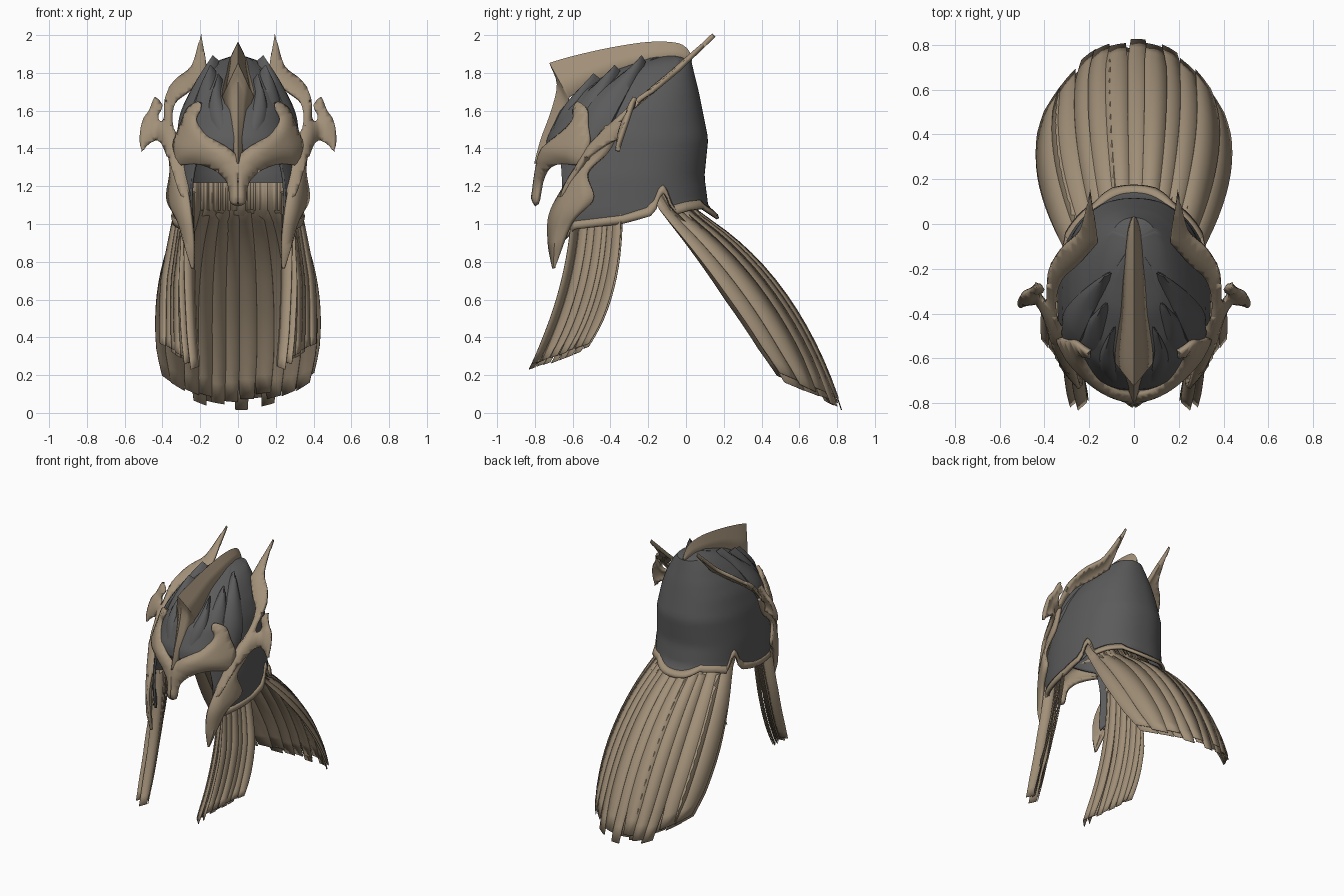
import bpy, bmesh, math, random
from mathutils import Vector as V
from mathutils.geometry import intersect_point_line

if "Cube" in bpy.data.objects:
    bpy.data.objects.remove(bpy.data.objects["Cube"])
random.seed(4)

def material(name, col):
    m = bpy.data.materials.new(name)
    m.diffuse_color = (*col, 1)
    m.use_nodes = True
    m.node_tree.nodes["Principled BSDF"].inputs["Base Color"].default_value = m.diffuse_color
    return m
BRONZE = material("tan_bronze", (0.36, 0.28, 0.19))
STEEL = material("dark_steel", (0.105, 0.105, 0.107))

def lin(tab, x):
    # piecewise linear lookup of rows (key, values...)
    if x <= tab[0][0]: return tab[0][1:]
    for a, b in zip(tab, tab[1:]):
        if x <= b[0]:
            t = (x - a[0]) / (b[0] - a[0])
            return [p + (q - p) * t for p, q in zip(a[1:], b[1:])]
    return tab[-1][1:]

def spline(pts, n=6, closed=False):
    # Catmull-Rom; a doubled point makes a sharp corner
    out, c = [], len(pts)
    get = (lambda i: pts[i % c]) if closed else (lambda i: pts[max(0, min(c - 1, i))])
    for i in range(c if closed else c - 1):
        p0, p1, p2, p3 = (V(get(i + k)) for k in (-1, 0, 1, 2))
        if (p1 - p2).length < 1e-6: continue
        for k in range(n):
            t = k / n
            out.append(0.5 * (2*p1 + (p2-p0)*t + (2*p0-5*p1+4*p2-p3)*t*t + (3*p1-p0-3*p2+p3)*t**3))
    if not closed: out.append(V(pts[-1]))
    return out

def finish(bm, name, mat, thick=0, mirror=False, angle=40):
    bmesh.ops.remove_doubles(bm, verts=bm.verts, dist=1e-5)
    bmesh.ops.recalc_face_normals(bm, faces=bm.faces)
    me = bpy.data.meshes.new(name)
    bm.to_mesh(me); bm.free()
    ob = bpy.data.objects.new(name, me)
    bpy.context.collection.objects.link(ob)
    me.materials.append(mat)
    if thick:
        s = ob.modifiers.new("Solidify", 'SOLIDIFY')
        s.thickness, s.offset = thick, 0
    if mirror:
        ob.modifiers.new("Mirror", 'MIRROR')
    bpy.ops.object.select_all(action='DESELECT')
    ob.select_set(True)
    bpy.context.view_layer.objects.active = ob
    bpy.ops.object.shade_smooth_by_angle(angle=math.radians(angle))

def grid(bm, rows):
    # quads between consecutive rows of points
    vs = [[bm.verts.new(p) for p in r] for r in rows]
    for a, b in zip(vs, vs[1:]):
        for i in range(len(a) - 1):
            bm.faces.new((a[i], a[i+1], b[i+1], b[i]))
    return vs

def sheet(name, outline, yfun, thick, bulge, n=5):
    # front-view outline cut into small cells, bent in depth and bulged away from its border
    line = [V((max(p[0], 0), 0, p[1])) for p in spline(outline, n, True)]
    segs = [(a, b) for a, b in zip(line, line[1:] + line[:1]) if a.x + b.x > 1e-3]
    bm = bmesh.new()
    bm.faces.new([bm.verts.new(p) for p in line])
    for axis, lo, hi in (((0, 0, 1), 1.05, 2.0), ((1, 0, 0), 0.02, 0.52)):
        k = lo
        while k < hi:
            bmesh.ops.bisect_plane(bm, geom=bm.verts[:] + bm.edges[:] + bm.faces[:],
                                   plane_co=V(axis) * k, plane_no=axis)
            k += 0.023
    bmesh.ops.triangulate(bm, faces=bm.faces)
    for v in bm.verts:
        d = 1
        for a, b in segs:
            q, t = intersect_point_line(v.co, a, b)
            q = a if t < 0 else b if t > 1 else q
            d = min(d, (q - v.co).length)
        v.co.y = yfun(v.co.x, v.co.z) - bulge * math.sin(min(1, d / 0.05) * math.pi / 2)
    finish(bm, name, BRONZE, thick, True, 60)

# Helmet shell: rows of height, front y, back y, half width
PROFILE = [(0.80, -0.80, 0.17, 0.28), (1.04, -0.78, 0.155, 0.335), (1.10, -0.77, 0.11, 0.335),
           (1.25, -0.75, 0.09, 0.335), (1.45, -0.73, 0.11, 0.315), (1.60, -0.66, 0.08, 0.28),
           (1.70, -0.57, 0.06, 0.235), (1.80, -0.40, 0.035, 0.165), (1.87, -0.20, 0.02, 0.09),
           (1.89, -0.10, -0.06, 0.01)]
def spow(v, e): return math.copysign(abs(v) ** e, v)
def shell(th, z, off=0):
    f, b, w = lin(PROFILE, z)
    c, s = spow(math.cos(th), 0.87), spow(math.sin(th), 0.87)
    return V(((w + off) * s, (f + b) / 2 + ((b - f) / 2 + off) * c, z))
# lower edge of the shell, looked up by depth: face opening, cheek, ear notch, nape
EDGE = [(-0.80, 1.40), (-0.67, 1.36), (-0.645, 1.2), (-0.63, 0.90), (-0.57, 0.98), (-0.35, 1.01),
        (-0.22, 1.05), (-0.175, 1.09), (-0.15, 1.15), (-0.13, 1.17), (-0.115, 1.15), (-0.09, 1.06),
        (-0.02, 1.08), (0.05, 1.09), (0.09, 1.035)]
def edge(th): return lin(EDGE, shell(th, 1.25).y)[0]

bm = bmesh.new()
cols = []
for i in range(193):
    th = -math.pi + 2 * math.pi * i / 192
    lo = edge(th)
    cols.append([shell(th, lo + (1.89 - lo) * k / 26) for k in range(27)])
vs = grid(bm, cols)
bm.faces.new([c[-1] for c in vs[:-1]])
finish(bm, "helmet_shell", STEEL, 0.015)

# Bronze rim along the lower edge
bm = bmesh.new()
ths = [-math.pi + 2 * math.pi * i / 384 for i in range(385)]
grid(bm, [[shell(t, edge(t) + h, o) for h, o in ((-0.008, 0.012), (0.012, 0.012), (0.035, 0.005))]
          for t in ths if shell(t, 1.25).y > -0.61])
finish(bm, "lower_rim", BRONZE, 0.016)

# Central crest: ridge y, ridge z, base y, base z, half width
CREST = [(0.03, 1.88, 0.03, 1.86, 0.004), (0.0, 1.93, 0.0, 1.86, 0.02), (-0.06, 1.957, -0.06, 1.87, 0.035),
         (-0.2, 1.96, -0.2, 1.85, 0.05), (-0.4, 1.93, -0.4, 1.79, 0.06), (-0.6, 1.885, -0.57, 1.70, 0.08),
         (-0.72, 1.85, -0.62, 1.67, 0.08), (-0.72, 1.85, -0.62, 1.67, 0.08), (-0.68, 1.74, -0.63, 1.63, 0.065),
         (-0.71, 1.6, -0.66, 1.57, 0.05), (-0.765, 1.45, -0.72, 1.42, 0.03), (-0.80, 1.32, -0.76, 1.32, 0.015)]
bm = bmesh.new()
rows = []
for ry, rz, by, bz, w in spline(CREST, 4):
    m = V((w * 0.45, ry * 0.55 + by * 0.45, rz * 0.55 + bz * 0.45))
    rows.append([V((-w, by, bz)), V((-m.x, m.y, m.z)), V((0, ry, rz)), m, V((w, by, bz))])
grid(bm, rows)
finish(bm, "central_crest", BRONZE, 0.008)

# Brow plate with curled horns and nose guard
def brow_y(x, z):
    return -0.755 + 2.1 * x * x + 0.42 * max(0, z - 1.4) - 0.17 * max(0, 1.3 - z)
sheet("brow_and_nose_guard",
      [(0, 1.35), (0, 1.35), (0.06, 1.40), (0.13, 1.44), (0.19, 1.49), (0.22, 1.55), (0.195, 1.61), (0.20, 1.645),
       (0.20, 1.645), (0.26, 1.61), (0.295, 1.53), (0.335, 1.42), (0.325, 1.31), (0.325, 1.31), (0.22, 1.325),
       (0.12, 1.29), (0.06, 1.235), (0.042, 1.19), (0.035, 1.12), (0, 1.10), (0, 1.10)], brow_y, 0.025, 0.03)

# Side wing and hooked winglet, one blade bent along the cheek line
LEAD = [(0.77, -0.70), (1.05, -0.72), (1.19, -0.64), (1.4, -0.51), (1.5, -0.43), (1.62, -0.29), (1.82, -0.05), (2.0, 0.135)]
def wing_y(x, z):
    y = lin(LEAD, z)[0] + 0.012
    k = max(0, min(1, (x - 0.36) / 0.07)) * max(0, min(1, (1.74 - z) / 0.06))
    return y + k * (-0.27 - 0.33 * (1.67 - z) - y)
sheet("side_wing",
      [(0.195, 2.0), (0.195, 2.0), (0.218, 1.9), (0.25, 1.82), (0.33, 1.755), (0.385, 1.67), (0.385, 1.56),
       (0.405, 1.535), (0.425, 1.57), (0.405, 1.62), (0.44, 1.67), (0.44, 1.67), (0.465, 1.60), (0.50, 1.545),
       (0.515, 1.46), (0.51, 1.385), (0.51, 1.385), (0.46, 1.435), (0.41, 1.44), (0.375, 1.38), (0.335, 1.25),
       (0.30, 1.15), (0.265, 1.15), (0.265, 1.28), (0.28, 1.38), (0.335, 1.48), (0.35, 1.57), (0.325, 1.65),
       (0.25, 1.71), (0.165, 1.79), (0.165, 1.79)], wing_y, 0.025, 0.018)

# Cheek guard: bronze band between leading and trailing edges
lead = spline([(0.35, -0.42, 1.52), (0.32, -0.51, 1.4), (0.27, -0.64, 1.2), (0.25, -0.72, 1.05),
               (0.235, -0.725, 0.9), (0.235, -0.70, 0.765)], 8)
trail = spline([(0.37, -0.34, 1.52), (0.36, -0.41, 1.38), (0.355, -0.52, 1.27), (0.37, -0.49, 1.13),
                (0.31, -0.60, 1.01), (0.24, -0.695, 0.77)], 8)
bm = bmesh.new()
rows = []
for a, b in zip(lead, trail):
    k = min(1, (a - b).length * 8)
    rows.append([a, a.lerp(b, 0.35) + V((0.022, -0.004, 0)) * k, a.lerp(b, 0.7) + V((0.012, 0, 0)) * k, b])
grid(bm, rows)
finish(bm, "cheek_guard", BRONZE, 0.02, True)

# Overlapping steel leaves on the dome
bm = bmesh.new()
for path, w in (([(0.305, -0.52, 1.44), (0.28, -0.45, 1.6), (0.21, -0.34, 1.75), (0.125, -0.23, 1.885)], 0.085),
                ([(0.20, -0.62, 1.46), (0.205, -0.55, 1.6), (0.18, -0.46, 1.73), (0.14, -0.37, 1.835)], 0.07),
                ([(0.08, -0.71, 1.45), (0.12, -0.65, 1.58), (0.125, -0.58, 1.68), (0.10, -0.48, 1.79)], 0.05)):
    pts = spline(path, 8)
    rows = []
    for i, p in enumerate(pts):
        t = i / (len(pts) - 1)
        d = (pts[min(i+1, len(pts)-1)] - pts[max(i-1, 0)]).normalized()
        f, b, hw = lin(PROFILE, p.z)
        nrm = V((p.x / hw ** 2, (p.y - (f + b) / 2) / ((b - f) / 2) ** 2, 0)).normalized()
        nrm = (nrm + V((0, 0, 0.15 + 1.6 * max(0, p.z - 1.45)))).normalized()
        s = d.cross(nrm).normalized() * (w * math.sin(math.pi * (0.2 + 0.79 * t ** 0.75)))
        rows.append([p + s - nrm * 0.035, p + s * 0.95 - nrm * 0.008, p + s * 0.5 + nrm * 0.008, p + nrm * 0.014,
                     p - s * 0.5 + nrm * 0.008, p - s * 0.95 - nrm * 0.008, p - s - nrm * 0.035])
    grid(bm, rows)
finish(bm, "dome_leaves", STEEL, 0, True, 50)

# Hair: ragged strands cut from a swept surface
def bez(a, b, c, t):
    t = max(t, 0)
    return V(a) * (1-t)**2 + V(b) * 2*t*(1-t) + V(c) * t*t
def nape(a, t):
    q = abs(a) ** 2.3
    p = bez((0.30*a, 0.07 - 0.2*q, 1.06), (0.51*a, 0.60 - 0.34*q, 0.75 - 0.12*q),
            (0.40*a, 0.835 - 0.32*q, 0.005 + 0.17*q), t)
    return p + V((0, t * 1.2, -t * 2)) if t < 0 else p
def tassel(a, t):
    p = bez((0.21 + 0.11*a, -0.60 + 0.26*a, 1.17), (0.20 + 0.18*a, -0.61 + 0.30*a, 0.66),
            (0.17 + 0.20*a, -0.845 + 0.33*a, 0.215 + 0.13*a), t)
    return p + V((0.08 * max(0, 1 - a / 0.14), 0, 0))
def hair(name, surf, a0, a1, count, t0, shift, ends, mirror):
    bm = bmesh.new()
    for layer in range(2):
        for i in range(count):
            step = (a1 - a0) / count
            l = max(a0, a0 + step * (i - 0.5 * layer + random.uniform(-0.15, 0.15)))
            r = min(a1, l + step * 1.25)
            end = random.uniform(*ends) - 0.03 * layer
            sink = V(shift) * (layer + random.uniform(0, 0.3))
            rows = []
            for k in range(15):
                t = t0 + (end - t0) * k / 14
                u = max(0, (t - 0.8) / 0.2) * 0.15 * (r - l)
                off = sink * min(1, max(0, 2 * t))
                rows.append([surf(x, t) + off * g for x, g in ((l + u, 1), ((l + r) / 2, 1.05), (r - u, 1.15))])
            grid(bm, rows)
    finish(bm, name, BRONZE, 0.003, mirror, 60)
hair("nape_hair", nape, -1, 1, 11, -0.08, (0, -0.02, -0.02), (0.94, 1.0), False)
hair("side_tassel", tassel, 0, 1, 8, 0, (0.035, 0, 0), (0.98, 1.01), True)
